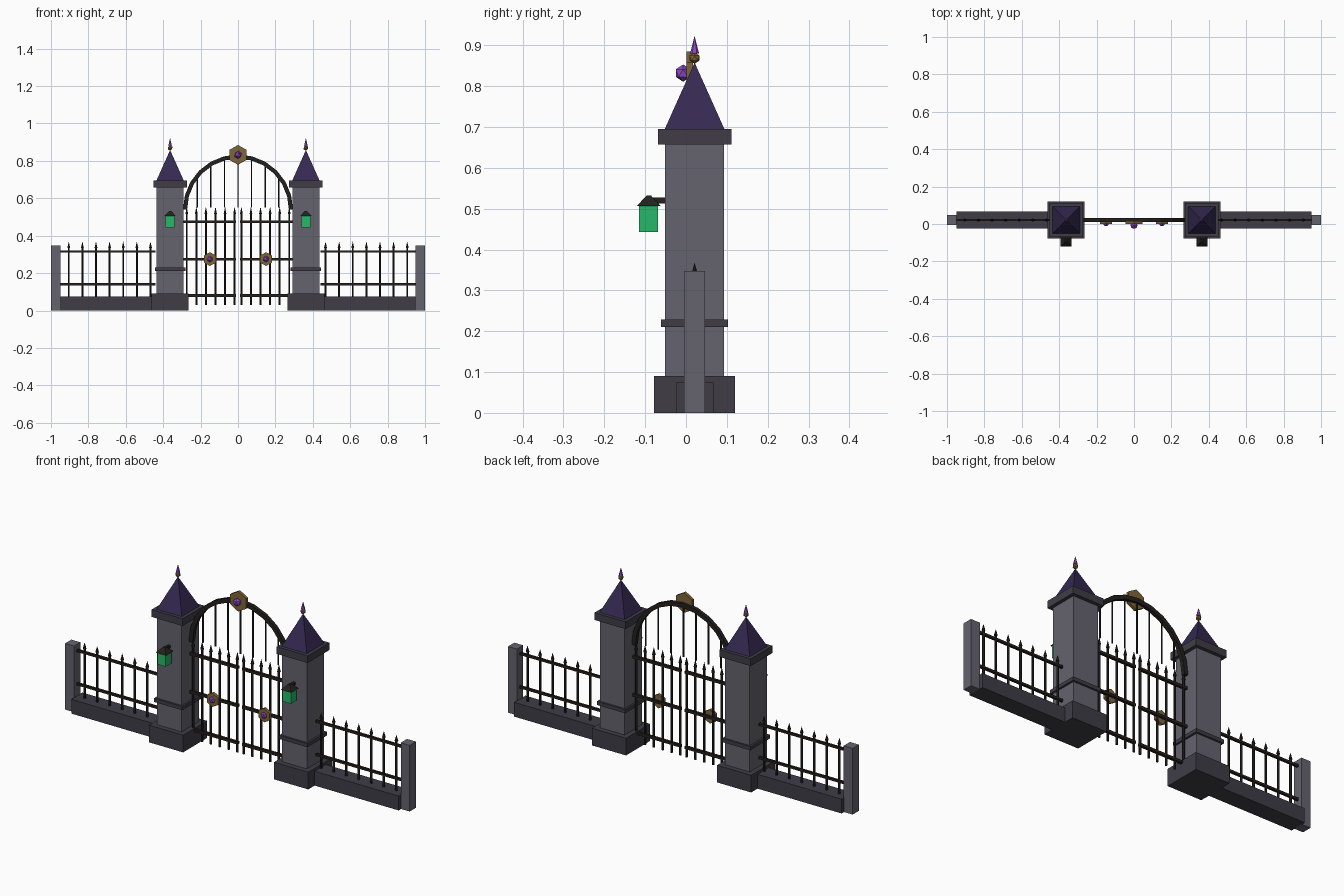
import bpy, bmesh
from math import pi, sin, cos, sqrt
from mathutils import Matrix, Vector

if "Cube" in bpy.data.objects:
    bpy.data.objects.remove(bpy.data.objects["Cube"])

Y = 0.021   # centre line of the whole fence


def mat(name, r, g, b):
    m = bpy.data.materials.new(name)
    m.diffuse_color = (r, g, b, 1)
    m.use_nodes = True
    m.node_tree.nodes["Principled BSDF"].inputs["Base Color"].default_value = m.diffuse_color
    return m


STONE = mat("stone", .13, .125, .155)
TRIM = mat("dark_stone", .05, .046, .062)
ROOF = mat("slate_roof", .036, .022, .085)
IRON = mat("iron", .017, .015, .013)
GOLD = mat("gold", .21, .13, .04)
GEM = mat("gem", .27, .07, .55)
GLOW = mat("lantern_glass", .02, .48, .14)


def finish(bm, name, material):
    bmesh.ops.recalc_face_normals(bm, faces=bm.faces)
    me = bpy.data.meshes.new(name)
    bm.to_mesh(me)
    bm.free()
    me.materials.append(material)
    ob = bpy.data.objects.new(name, me)
    bpy.context.collection.objects.link(ob)
    return ob


def add_box(bm, x0, x1, y0, y1, z0, z1):
    m = Matrix.Translation(((x0 + x1) / 2, (y0 + y1) / 2, (z0 + z1) / 2))
    bmesh.ops.create_cube(bm, size=1, matrix=m @ Matrix.Diagonal((x1 - x0, y1 - y0, z1 - z0, 1)))


def add_cone(bm, x, y, z0, z1, r0, r1, n, turn=0.0):
    bmesh.ops.create_cone(bm, cap_ends=True, segments=n, radius1=r0, radius2=r1, depth=z1 - z0,
                          matrix=Matrix.Translation((x, y, (z0 + z1) / 2)) @ Matrix.Rotation(turn, 4, 'Z'))


def box(name, material, *dims):
    bm = bmesh.new()
    add_box(bm, *dims)
    return finish(bm, name, material)


def block(name, material, x, half, z0, z1):
    return box(name, material, x - half, x + half, Y - half, Y + half, z0, z1)


def cone(name, material, *args):
    bm = bmesh.new()
    add_cone(bm, *args)
    return finish(bm, name, material)


def ball(name, material, x, y, z, r):
    bm = bmesh.new()
    bmesh.ops.create_icosphere(bm, subdivisions=1, radius=r, matrix=Matrix.Translation((x, y, z)))
    return finish(bm, name, material)


def bars(name, xs, z0, z1, tip, r):
    # row of upright bars, each with a pointed spike
    bm = bmesh.new()
    for x in xs:
        add_cone(bm, x, Y, z0, z1, r, r, 6)
        if tip > z1:
            add_cone(bm, x, Y, z1, tip, r * 1.5, 0, 6)
    return finish(bm, name, IRON)


def rosette(name, x, z, r, gem):
    # six-sided gold plate facing the front, with a gem
    bm = bmesh.new()
    bmesh.ops.create_cone(bm, cap_ends=True, segments=6, radius1=r, radius2=r, depth=.016,
                          matrix=Matrix.Translation((x, .009, z)) @ Matrix.Rotation(pi / 2, 4, 'X'))
    xs = max(abs(v.co.x - x) for v in bm.verts)
    if xs > r * .95:   # keep a corner at the top
        bmesh.ops.rotate(bm, verts=bm.verts, cent=(x, 0, z), matrix=Matrix.Rotation(pi / 6, 3, 'Y'))
    finish(bm, name + "_plate", GOLD)
    ball(name + "_gem", GEM, x, -.007 if r > .05 else .004, z, gem)


for s, side in ((-1, "left"), (1, "right")):
    # pillar
    px = s * .363
    block(side + "_pillar_base", TRIM, px, .099, 0, .09)
    block(side + "_pillar_shaft", STONE, px, .072, .09, .657)
    block(side + "_pillar_band", TRIM, px, .082, .21, .229)
    block(side + "_pillar_cap", TRIM, px, .09, .657, .695)
    cone(side + "_pillar_roof", ROOF, px, Y, .695, .858, .073 * sqrt(2), 0, 4, pi / 4)
    ball(side + "_finial_ball", GOLD, px, Y, .869, .014)
    cone(side + "_finial_spike", GEM, px, Y, .88, .923, .011, 0, 6)

    # lantern
    box(side + "_lantern_arm", IRON, px - .007, px + .007, -.095, -.05, .513, .527)
    box(side + "_lantern_glass", GLOW, px - .024, px + .024, -.115, -.068, .443, .508)
    cone(side + "_lantern_roof", IRON, px, -.091, .506, .532, .03 * sqrt(2), .008, 4, pi / 4)

    # side fence
    lo, hi = sorted((s * .44, s * .95))
    box(side + "_low_wall", TRIM, lo, hi, Y - .046, Y + .046, 0, .075)
    block(side + "_end_post", STONE, s * .974, .026, 0, .347)
    bars(side + "_fence_bars", [s * (.468 + i * .0728) for i in range(7)], .07, .335, .368, .006)
    for z, label in ((.14, "lower"), (.315, "upper")):
        box(f"{side}_fence_{label}_rail", IRON, lo, hi, Y - .006, Y + .006, z - .006, z + .006)

    # gate leaf
    bars(side + "_gate_bars", [s * (.018 + i * .0512) for i in range(6)], .03, .515, .555, .006)
    lo, hi = sorted((s * .012, s * .292))
    for z, label in ((.08, "lower"), (.275, "middle"), (.475, "upper")):
        box(f"{side}_gate_{label}_rail", IRON, lo, hi, Y - .007, Y + .007, z - .007, z + .007)
    rosette(side + "_gate_rosette", s * .15, .275, .037, .018)

# arch: rectangular section swept over a half circle
CZ, R, N = .54, .283, 12
bm = bmesh.new()
rings = []
for i in range(N + 1):
    a = pi * i / N
    rings.append([bm.verts.new((r * cos(a), Y + dy, CZ + r * sin(a)))
                  for r, dy in ((R - .011, -.01), (R + .011, -.01), (R + .011, .01), (R - .011, .01))])
for p, q in zip(rings, rings[1:]):
    for k in range(4):
        bm.faces.new((p[k], p[(k + 1) % 4], q[(k + 1) % 4], q[k]))
bm.faces.new(rings[0])
bm.faces.new(rings[-1])
finish(bm, "gate_arch", IRON)

# upright bars under the arch
bm = bmesh.new()
for i in range(-3, 4):
    x = i * .0727
    add_cone(bm, x, Y, .55, CZ + sqrt(R * R - x * x) - .004, .004, .004, 6)
finish(bm, "arch_bars", IRON)

# crest on top of the arch
rosette("arch_crest", 0, .832, .053, .021)
